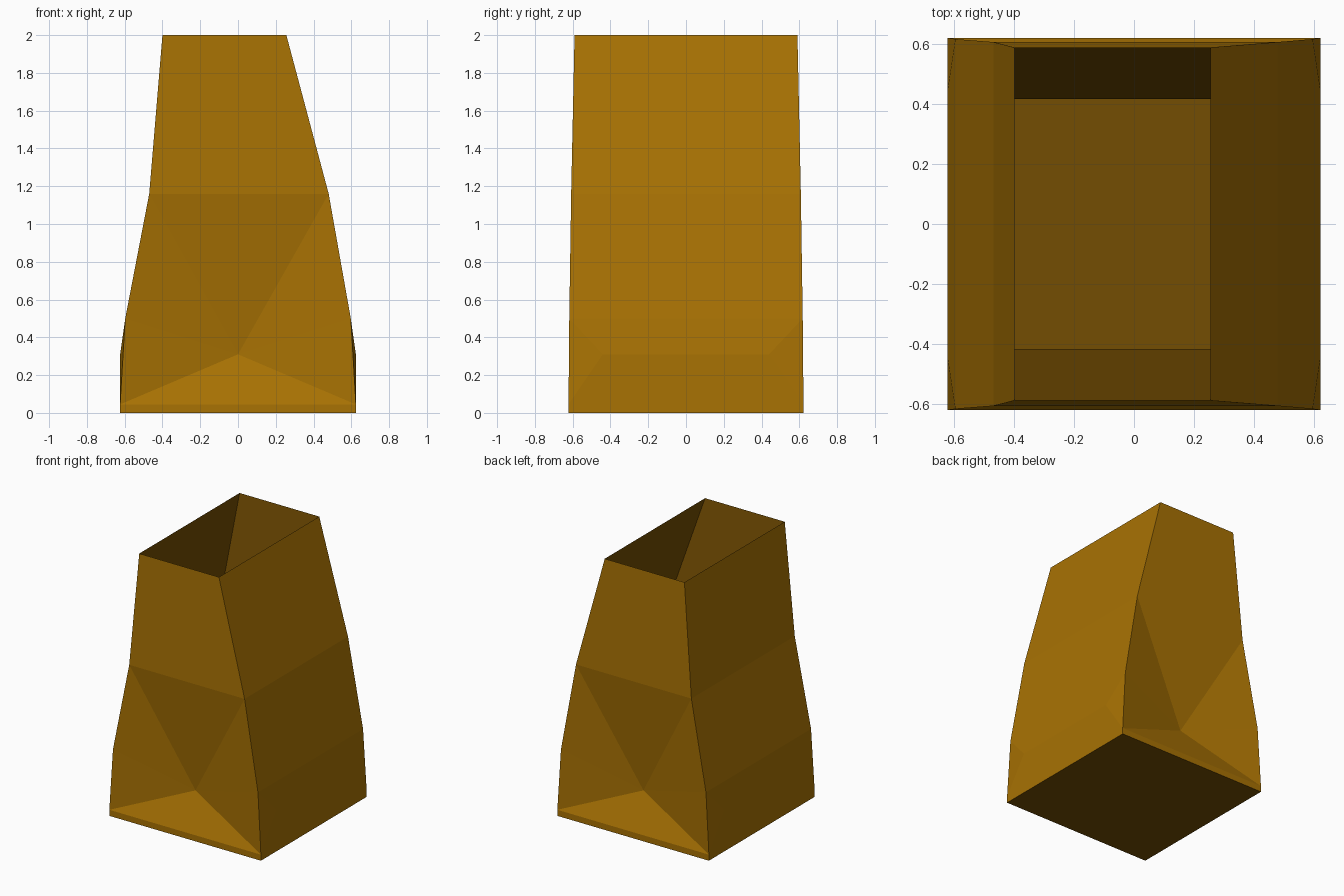
import bpy, bmesh

if "Cube" in bpy.data.objects:
    bpy.data.objects.remove(bpy.data.objects["Cube"])

def material(name, rgb):
    m = bpy.data.materials.new(name)
    m.diffuse_color = (*rgb, 1)
    m.use_nodes = True
    m.node_tree.nodes["Principled BSDF"].inputs["Base Color"].default_value = m.diffuse_color
    return m

bm = bmesh.new()
mid_x = {-1: -0.47, 1: 0.48}
top_x = {-1: -0.40, 1: 0.256}
S = (-1, 1)
order = ((-1, -1), (1, -1), (1, 1), (-1, 1))

# Corner points of the bag, one set per corner
P = {}
for sx, sy in order:
    pts = {
        'base': (0.624 * sx, 0.622 * sy, 0),
        'fold': (0.624 * sx, 0.622 * sy, 0.045),
        'side': (0.624 * sx, 0.44 * sy, 0.31),
        'low': (0.597 * sx, 0.618 * sy, 0.5),
        'mid': (mid_x[sx], 0.608 * sy, 1.16),
        'top': (top_x[sx], 0.59 * sy, 2),
        'in_mid': (mid_x[sx] - 0.01 * sx, 0.418 * sy, 1.16),
        'in_low': (0.605 * sx, 0.42 * sy, 0.31),
        'in_floor': (0.605 * sx, 0.42 * sy, 0.03),
    }
    for k, co in pts.items():
        P[k, sx, sy] = bm.verts.new(co)
apex = {sy: bm.verts.new((0, 0.50 * sy, 0.31)) for sy in S}

def face(*vs, mat=0):
    bm.faces.new(vs).material_index = mat

# Creased front and back panels
for sy in S:
    L = lambda k: P[k, -1, sy]
    R = lambda k: P[k, 1, sy]
    face(L('base'), R('base'), R('fold'), L('fold'))
    face(L('fold'), R('fold'), apex[sy])
    for C in (L, R):
        face(C('fold'), C('low'), apex[sy])
        face(C('low'), C('mid'), apex[sy])
    face(L('mid'), R('mid'), apex[sy])
    face(L('mid'), R('mid'), R('top'), L('top'))

# Side panels
for sx in S:
    F = lambda k: P[k, sx, -1]
    B = lambda k: P[k, sx, 1]
    for a, b in (('base', 'fold'), ('fold', 'side'), ('side', 'low'),
                 ('low', 'mid'), ('mid', 'top')):
        face(F(a), B(a), B(b), F(b))
    for C in (F, B):
        face(C('fold'), C('side'), C('low'))

# Bottom, in the darker paper
face(*[P['base', x, y] for x, y in order], mat=1)

# Darker lining and inside floor
for a, b in (('top', 'in_mid'), ('in_mid', 'in_low'), ('in_low', 'in_floor')):
    for i in range(4):
        p, q = order[i], order[(i + 1) % 4]
        face(P[(a, *p)], P[(a, *q)], P[(b, *q)], P[(b, *p)], mat=1)
face(*[P['in_floor', x, y] for x, y in order], mat=1)

bmesh.ops.recalc_face_normals(bm, faces=bm.faces[:])
mesh = bpy.data.meshes.new("paper_bag")
bm.to_mesh(mesh)
bm.free()
mesh.materials.append(material("brown paper", (0.392, 0.168, 0.001)))
mesh.materials.append(material("dark inside paper", (0.173, 0.074, 0.0005)))
bag = bpy.data.objects.new("paper_bag", mesh)
bpy.context.collection.objects.link(bag)
